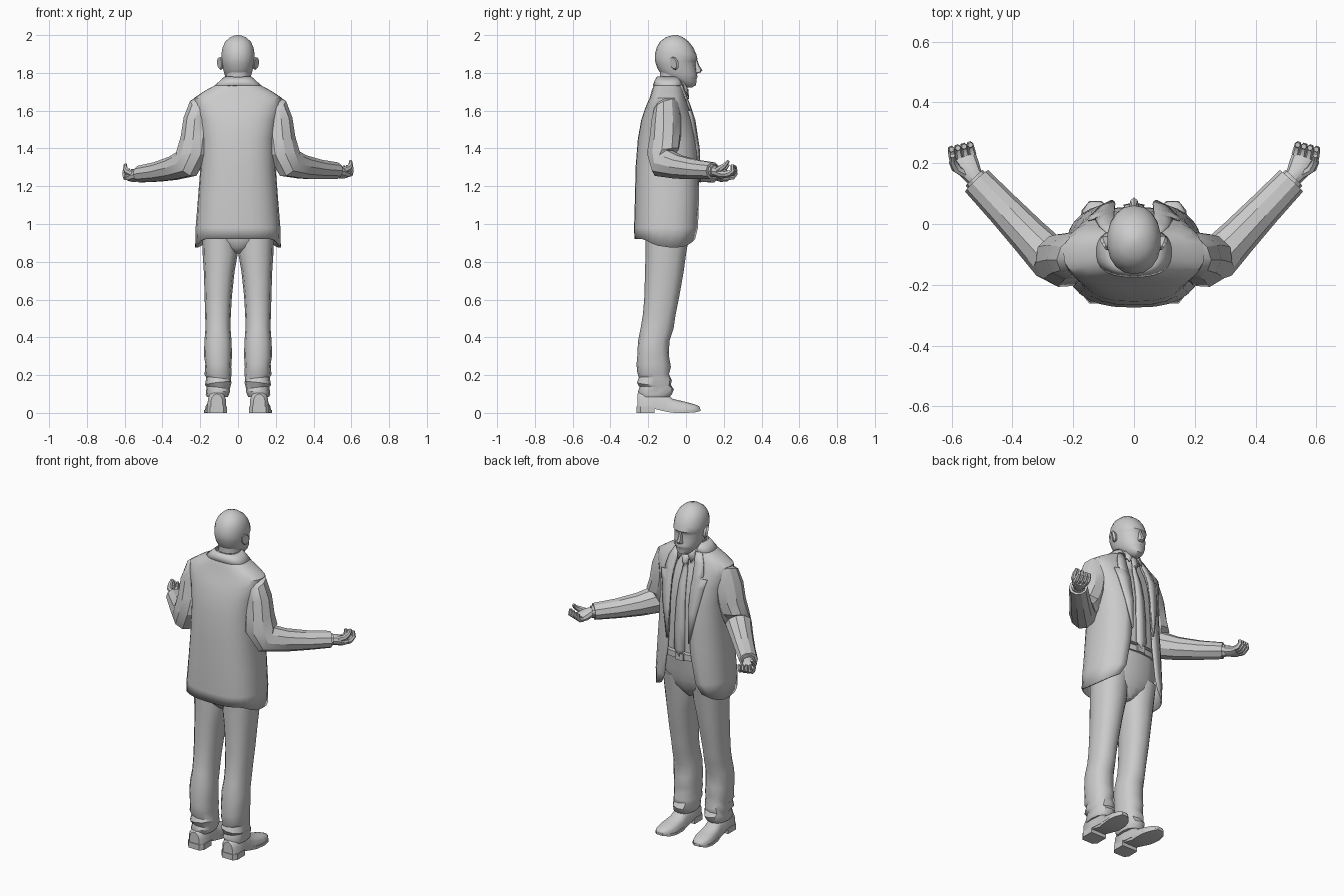
import bpy, bmesh, math
from mathutils import Vector as V


def skin(name, rows, closed=True, caps=True, mirror=False, thick=0, angle=32):
    """Loft a surface through equal-length rows of points."""
    bm = bmesh.new()
    vs = [[bm.verts.new(p) for p in r] for r in rows]
    n = len(rows[0])
    for a, b in zip(vs, vs[1:]):
        for i in range(n if closed else n - 1):
            j = (i + 1) % n
            bm.faces.new((a[i], a[j], b[j], b[i]))
    if closed and caps:
        bm.faces.new(vs[0][::-1])
        bm.faces.new(vs[-1])
    bmesh.ops.recalc_face_normals(bm, faces=bm.faces)
    me = bpy.data.meshes.new(name)
    bm.to_mesh(me)
    bm.free()
    me.shade_smooth()
    me.set_sharp_from_angle(angle=math.radians(angle))
    ob = bpy.data.objects.new(name, me)
    bpy.context.collection.objects.link(ob)
    if mirror:
        ob.modifiers.new("mirror", 'MIRROR').merge_threshold = 0.002
    if thick:
        m = ob.modifiers.new("thickness", 'SOLIDIFY')
        m.thickness, m.offset = thick, 0
    return ob


def spow(v, p):
    return math.copysign(abs(v) ** p, v)


def oval(cx, y0, y1, z, rx, n=14, p=0.9):
    """Horizontal ring between y0 and y1."""
    cy, ry = (y0 + y1) / 2, (y1 - y0) / 2
    t = [2 * math.pi * i / n for i in range(n)]
    return [V((cx + rx * spow(math.sin(a), p), cy + ry * spow(math.cos(a), p), z)) for a in t]


def tube(name, path, radii, ref, n=10, angle=32):
    """Tube along a path; radii are (along ref, across ref)."""
    path = [V(p) for p in path]
    ref = V(ref).normalized()
    rows = []
    for i, (p, (a, b)) in enumerate(zip(path, radii)):
        t = path[min(i + 1, len(path) - 1)] - path[max(i - 1, 0)]
        o = t.cross(ref).normalized()
        rows.append([p + ref * a * math.cos(k * 2 * math.pi / n) + o * b * math.sin(k * 2 * math.pi / n)
                     for k in range(n)])
    return skin(name, rows, angle=angle)


# Jacket: z, half width, back y, front y, half opening
JACKET = [(0.92, .222, -.268, .062, .135), (0.98, .22, -.27, .068, .105), (1.15, .206, -.265, .07, .078),
          (1.30, .194, -.262, .068, .068), (1.45, .192, -.25, .058, .068), (1.55, .205, -.232, .038, .07),
          (1.62, .225, -.208, .014, .068), (1.665, .228, -.188, -.006, .062), (1.70, .175, -.178, -.014, .058),
          (1.728, .122, -.168, -.022, .055), (1.765, .076, -.152, -.04, .05)]
P = 0.76


def arc(z, w, yb, yf, op, n=13):
    T = math.pi - math.asin((op / w) ** (1 / P))
    cy, ry = (yb + yf) / 2, (yf - yb) / 2
    return [V((w * math.sin(T * i / n) ** P, cy - ry * spow(math.cos(T * i / n), P), z)) for i in range(n + 1)]


def front_y(z, x):
    for a, b in zip(JACKET, JACKET[1:]):
        if a[0] <= z <= b[0]:
            f = (z - a[0]) / (b[0] - a[0])
            w, yb, yf = (a[k] + (b[k] - a[k]) * f for k in (1, 2, 3))
            s = min(1, x / w) ** (1 / P)
            return (yb + yf) / 2 + (yf - yb) / 2 * (1 - s * s) ** (P / 2)


rows = [arc(*r) for r in JACKET]
for i, p in enumerate(rows[0]):  # hem dips toward the front
    f = max(0, (i / 13 - .35) / .65)
    p.z -= 0.045 * math.sin(math.pi * f)
skin("jacket", rows, closed=False, mirror=True, thick=0.01)

# Lapels with a notch, then the collar round the neck
LAPEL = [(1.22, .070, .076), (1.40, .062, .112), (1.55, .064, .14), (1.60, .066, .152), (1.603, .066, .112),
         (1.615, .065, .128), (1.68, .058, .115), (1.735, .050, .088)]
skin("lapel", [[V((x, front_y(z, x) + .011, z)) for x in (a, (a + b) / 2, b)] for z, a, b in LAPEL],
     closed=False, mirror=True, thick=0.007)
skin("jacket_collar", [arc(*r) for r in ((1.732, .122, -.172, -.014, .06), (1.755, .094, -.165, -.022, .055),
                                         (1.778, .07, -.152, -.035, .05))], closed=False, mirror=True, thick=0.006)

# Shirt, shirt collar and tie
skin("shirt", [oval(0, yb + .03, yf - .012, z, w * .88, 20, .8) for z, w, yb, yf, o in JACKET[2:9]])
skin("shirt_collar", [oval(0, -.148, .005, 1.70, .076), oval(0, -.145, -.005, 1.775, .066)], caps=False, thick=.006)
skin("collar_point", [[V((.004, .0, 1.745)), V((.05, -.02, 1.77))], [V((.042, .014, 1.675)), V((.058, -.004, 1.71))]],
     closed=False, mirror=True, thick=.006)
TIE = [(1.12, .004, .066), (1.16, .034, .066), (1.30, .033, .064), (1.45, .028, .054), (1.55, .023, .036),
       (1.62, .017, .013), (1.66, .014, .005), (1.665, .018, .012), (1.715, .025, .008)]
skin("tie", [[V((-w, y - .006, z)), V((0, y, z)), V((w, y - .006, z))] for z, w, y in TIE],
     closed=False, thick=.008)

# Neck and head: z, back y, front y, half width
skin("neck", [oval(0, b, f, z, w) for z, b, f, w in ((1.64, -.15, -.01, .075), (1.72, -.14, -.01, .063),
                                                  (1.78, -.138, .0, .062), (1.83, -.14, .01, .066))])
HEAD = [(1.722, -.015, .03, .018), (1.735, -.04, .053, .036), (1.755, -.075, .055, .055), (1.77, -.10, .056, .063),
        (1.778, -.115, .061, .067), (1.79, -.13, .059, .072), (1.82, -.15, .055, .080), (1.85, -.16, .051, .085),
        (1.862, -.163, .053, .087), (1.873, -.165, .061, .088), (1.90, -.165, .054, .089), (1.935, -.155, .038, .083),
        (1.965, -.138, .015, .069), (1.988, -.108, -.015, .044), (2.0, -.07, -.045, .012)]
skin("head", [oval(0, b, f, z, w, 18, .92) for z, b, f, w in HEAD], angle=40)
skin("nose", [oval(0, .03, f, z, w, 8, 1) for z, f, w in ((1.868, .06, .008), (1.84, .07, .011), (1.815, .087, .016),
                                                        (1.803, .078, .018), (1.798, .062, .012))])
for s, side in ((1, "right"), (-1, "left")):
    tube(side + "_ear", [(s * .082, -.058, 1.848), (s * .092, -.062, 1.85), (s * .099, -.068, 1.852)],
         [(.026, .018), (.036, .025), (.031, .021)], (0, -.3, 1))

# Trousers: pelvis, belt and legs
skin("trouser_top", [oval(0, b, f, z, w, 18, .85) for z, b, f, w in (
    (.845, -.17, -.03, .02), (.875, -.2, -.008, .075), (.91, -.21, .012, .14), (.96, -.215, .025, .186),
    (1.02, -.22, .035, .186), (1.13, -.2, .05, .175))], angle=50)
skin("belt", [oval(0, -.21, .057, z, .178, 18, .85) for z in (1.10, 1.135)])
skin("buckle", [[V((x, y, z)) for x, y in ((-.025, .05), (.025, .05), (.025, .066), (-.025, .066))]
                for z in (1.097, 1.138)])
# z, inner x, outer x, back y, front y
LEG = [(.97, .005, .19, -.214, .022), (.84, .002, .187, -.214, .0), (.75, .018, .181, -.217, -.012),
       (.62, .032, .177, -.22, -.035), (.52, .038, .174, -.228, -.055), (.45, .04, .172, -.24, -.065),
       (.38, .034, .178, -.254, -.088), (.30, .032, .18, -.258, -.09), (.25, .036, .173, -.262, -.08),
       (.21, .033, .177, -.258, -.09), (.18, .038, .168, -.25, -.075), (.155, .034, .175, -.26, -.08),
       (.13, .044, .166, -.246, -.064), (.105, .042, .171, -.254, -.075), (.085, .053, .165, -.245, -.085)]
legs = [oval((a + b) / 2, y0, y1, z, (b - a) / 2, 12, .85) for z, a, b, y0, y1 in LEG]
for k, r in enumerate(legs[8:14]):  # slanted ankle folds
    for p in r:
        p.z += (-1) ** k * .008 * (p.x - .105) / .07 - .07 * (p.y + .165)
skin("trouser_leg", legs, mirror=True, angle=38)


# Shoes: y, centre x, half width, bottom z, top z
def dome(y, c, w, z0, z1, n=9):
    return [V((c + w * math.cos(math.pi * i / n), y, z0 + (z1 - z0) * max(0, math.sin(math.pi * i / n)) ** .6))
            for i in range(n + 1)]


def slab(y, c, w, z0, z1):
    return [V((c - w, y, z0)), V((c + w, y, z0)), V((c + w, y, z1)), V((c - w, y, z1))]


skin("shoe", [dome(*r) for r in ((-.258, .112, .032, .03, .10), (-.24, .112, .05, .03, .115),
                                 (-.17, .112, .05, .028, .12), (-.11, .113, .048, .024, .105),
                                 (-.07, .115, .052, .016, .075), (0, .12, .055, .012, .058),
                                 (.045, .124, .045, .014, .046), (.068, .126, .028, .018, .036),
                                 (.074, .127, .015, .02, .028))], mirror=True, angle=45)
skin("shoe_heel", [slab(*r) for r in ((-.262, .112, .035, 0, .034), (-.24, .112, .053, 0, .034),
                                      (-.168, .112, .052, 0, .034))], mirror=True)
skin("shoe_sole", [slab(*r) for r in ((-.17, .112, .045, .022, .034), (-.10, .114, .047, .005, .026),
                                      (-.06, .116, .056, 0, .018), (0, .12, .059, 0, .014),
                                      (.045, .124, .048, .002, .016), (.076, .127, .02, .01, .022))], mirror=True)

# Arms, cuffs and open palms-up hands
for s, side in ((1, "right"), (-1, "left")):
    h = 0.009 * s

    def at(x, y, z):
        return (s * x, y, z + h * max(0, min(1, (x - .25) / .25)))

    tube(side + "_sleeve", [at(.12, -.096, 1.665), at(.185, -.1, 1.632), at(.208, -.103, 1.56), at(.22, -.11, 1.46),
                            at(.238, -.122, 1.385), at(.268, -.12, 1.322), at(.345, -.04, 1.298),
                            at(.43, .05, 1.282), at(.518, .142, 1.273)],
         [(.06, .045), (.078, .066), (.085, .074), (.085, .083), (.082, .094), (.073, .084), (.064, .065),
          (.057, .054), (.052, .046)], (s * .73, -.68, 0), 10)
    across = V((s * .93, -.36, 0)).normalized()
    tube(side + "_shirt_cuff", [at(.50, .125, 1.273), at(.526, .152, 1.272)], [(.04, .038), (.038, .034)],
         (s * .73, -.68, 0))
    tube(side + "_palm", [at(.515, .14, 1.272), at(.535, .165, 1.268), at(.552, .192, 1.258), at(.562, .218, 1.254)],
         [(.03, .028), (.034, .03), (.043, .028), (.043, .02)], across)
    for i, name in enumerate(("little", "ring", "middle", "index")):
        b = V(at(.561, .214, 1.256)) + across * (i - 1.5) * .022
        bend = .003 * i
        tube(f"{side}_{name}_finger", [b, b + V((s * .006, .02, .002)), b + V((s * .010, .035 + bend, .018)),
                                       b + V((s * .008, .034 + bend, .04 + bend))],
             [(.0125, .016), (.0125, .016), (.012, .013), (.009, .009)], across, 6)
    tube(side + "_thumb", [at(.552, .165, 1.27), at(.584, .182, 1.284), at(.597, .206, 1.303), at(.597, .225, 1.325)],
         [(.02, .022), (.016, .018), (.013, .013), (.008, .008)], across, 7)
